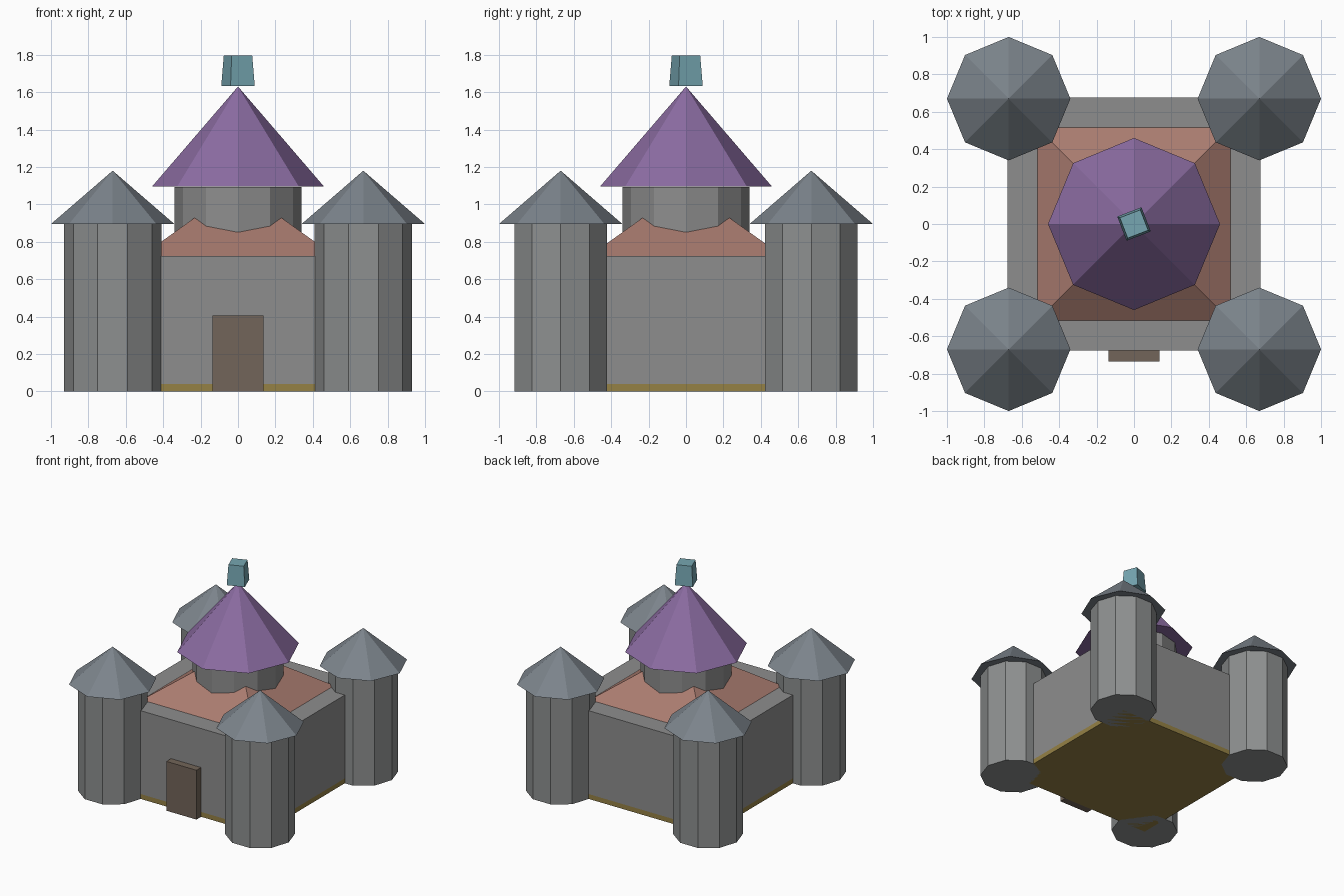
import bpy
from math import radians

if "Cube" in bpy.data.objects:
    bpy.data.objects.remove(bpy.data.objects["Cube"])


def material(name, rgb):
    m = bpy.data.materials.new(name)
    m.diffuse_color = (*rgb, 1)
    m.use_nodes = True
    m.node_tree.nodes["Principled BSDF"].inputs["Base Color"].default_value = m.diffuse_color
    return m


BRICK = material("brick_roof", (0.40, 0.20, 0.16))
PURPLE = material("purple_roof", (0.26, 0.15, 0.36))
SLATE = material("slate", (0.20, 0.23, 0.26))
STONE = material("stone", (0.27, 0.28, 0.28))
WALL = material("wall_stone", (0.27, 0.27, 0.27))
WOOD = material("wood", (0.17, 0.13, 0.10))
OCHRE = material("ochre", (0.30, 0.22, 0.06))
TEAL = material("teal", (0.18, 0.38, 0.44))


def finish(name, mat):
    ob = bpy.context.object
    ob.name = name
    ob.data.materials.append(mat)
    return ob


def box(name, x, y, z, mat):
    """Box from (min, max) pairs."""
    spans = (x, y, z)
    bpy.ops.mesh.primitive_cube_add(size=1, location=[(a + b) / 2 for a, b in spans])
    bpy.context.object.scale = [b - a for a, b in spans]
    return finish(name, mat)


def prism(name, sides, r1, r2, z0, z1, mat, x=0, y=0, turn=0):
    """Prism, cone or frustum between two heights."""
    bpy.ops.mesh.primitive_cone_add(vertices=sides, radius1=r1, radius2=r2, depth=z1 - z0,
                                    location=(x, y, (z0 + z1) / 2),
                                    rotation=(0, 0, radians(turn)))
    return finish(name, mat)


# main hall on a thin plinth
H = 0.675
box("plinth", (-H, H), (-H, H), (0, 0.04), OCHRE)
box("hall", (-H, H), (-H, H), (0.04, 0.725), WALL)
box("door", (-0.137, 0.137), (-0.735, -0.66), (0, 0.405), WOOD)

# low hipped roof, central drum and spire
prism("hall_roof", 4, 0.515 * 2 ** 0.5, 0, 0.725, 1.095, BRICK, turn=45)
prism("drum", 12, 0.34, 0.34, 0.73, 1.094, WALL)
prism("spire", 8, 0.46, 0, 1.095, 1.63, PURPLE)
prism("finial", 4, 0.098, 0.083, 1.632, 1.797, TEAL, turn=66)

# corner towers: ten-sided shafts with eight-sided caps
for sx, side in ((-1, "left"), (1, "right")):
    for sy, end in ((-1, "front"), (1, "back")):
        x, y = 0.67 * sx, 0.67 * sy
        prism(f"tower_{end}_{side}", 10, 0.26, 0.26, 0, 0.895, STONE, x, y, turn=90)
        prism(f"tower_roof_{end}_{side}", 8, 0.33, 0, 0.895, 1.18, SLATE, x, y)
